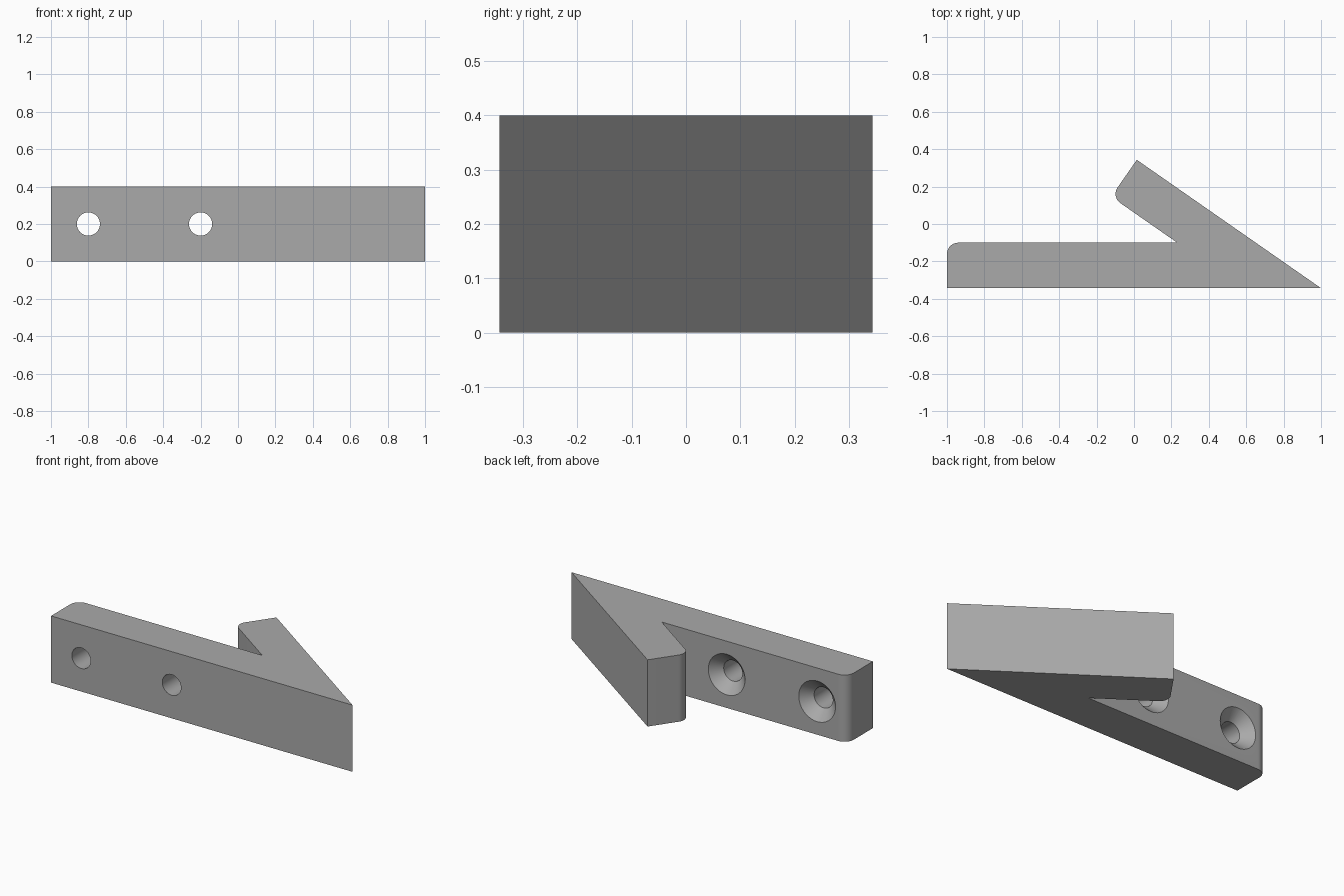
import bpy, bmesh, math
from mathutils import Vector

HEIGHT, FRONT, BAR_BACK = 0.40, -0.343, -0.10
FILLET = 0.06

if "Cube" in bpy.data.objects:
    bpy.data.objects.remove(bpy.data.objects["Cube"], do_unlink=True)

grey = bpy.data.materials.new("plain grey")
grey.use_nodes = True
colour = (0.40, 0.40, 0.40, 1)
grey.diffuse_color = colour
grey.node_tree.nodes["Principled BSDF"].inputs["Base Color"].default_value = colour


def rounded(prev, corner, nxt, radius, steps=12):
    """Points of an arc that rounds a square corner."""
    a, b = (prev - corner).normalized(), (nxt - corner).normalized()
    centre = corner + (a + b) * radius
    angles = [math.pi / 2 * i / steps for i in range(steps + 1)]
    return [centre - b * radius * math.cos(t) - a * radius * math.sin(t) for t in angles]


def make_object(name, bm):
    bmesh.ops.recalc_face_normals(bm, faces=bm.faces)
    mesh = bpy.data.meshes.new(name)
    bm.to_mesh(mesh)
    bm.free()
    mesh.materials.append(grey)
    obj = bpy.data.objects.new(name, mesh)
    bpy.context.collection.objects.link(obj)
    return obj


# Hook body: long bar with a slanted arm folding back from the pointed tip
tip = Vector((1, FRONT))
arm_top = Vector((0.015, 0.343))
slant = (arm_top - tip).normalized()
inward = Vector((-slant.y, slant.x))
arm_end = arm_top + inward * 0.24
notch = arm_end - slant * ((arm_end.y - BAR_BACK) / slant.y)
bar_end = Vector((-1, BAR_BACK))
bar_front = Vector((-1, FRONT))
outline = [bar_front, tip, arm_top]
outline += rounded(arm_top, arm_end, notch, FILLET)
outline += [notch]
outline += rounded(notch, bar_end, bar_front, FILLET)

bm = bmesh.new()
base = bm.faces.new([bm.verts.new((p.x, p.y, 0)) for p in outline])
top = bmesh.ops.extrude_face_region(bm, geom=[base])["geom"]
bmesh.ops.translate(bm, vec=(0, 0, HEIGHT),
                    verts=[v for v in top if isinstance(v, bmesh.types.BMVert)])
body = make_object("hook_body", bm)


# Countersunk screw holes, spun from a stepped radius profile
def hole_cutter(name, x, sides=48):
    profile = [(FRONT - 0.05, 0.062), (BAR_BACK - 0.06, 0.062),
               (BAR_BACK, 0.122), (BAR_BACK + 0.02, 0.122)]
    bm = bmesh.new()
    rings = []
    for y, r in profile:
        turns = [2 * math.pi * i / sides for i in range(sides)]
        rings.append([bm.verts.new((x + r * math.cos(t), y, HEIGHT / 2 + r * math.sin(t)))
                      for t in turns])
    for a, b in zip(rings, rings[1:]):
        for i in range(sides):
            j = (i + 1) % sides
            bm.faces.new((a[i], a[j], b[j], b[i]))
    bm.faces.new(rings[0])
    bm.faces.new(rings[-1])
    cutter = make_object(name, bm)
    cutter.hide_render = True
    return cutter


bpy.context.view_layer.objects.active = body
for name, x in (("outer_hole_cutter", -0.8), ("inner_hole_cutter", -0.2)):
    cutter = hole_cutter(name, x)
    cut = body.modifiers.new(name, "BOOLEAN")
    cut.operation, cut.solver, cut.object = "DIFFERENCE", "EXACT", cutter
    bpy.ops.object.modifier_apply(modifier=cut.name)
    bpy.data.objects.remove(cutter, do_unlink=True)

# Smooth fillets and holes, crisp edges
bpy.ops.object.select_all(action="DESELECT")
body.select_set(True)
bpy.ops.object.shade_smooth_by_angle(angle=math.radians(30))
